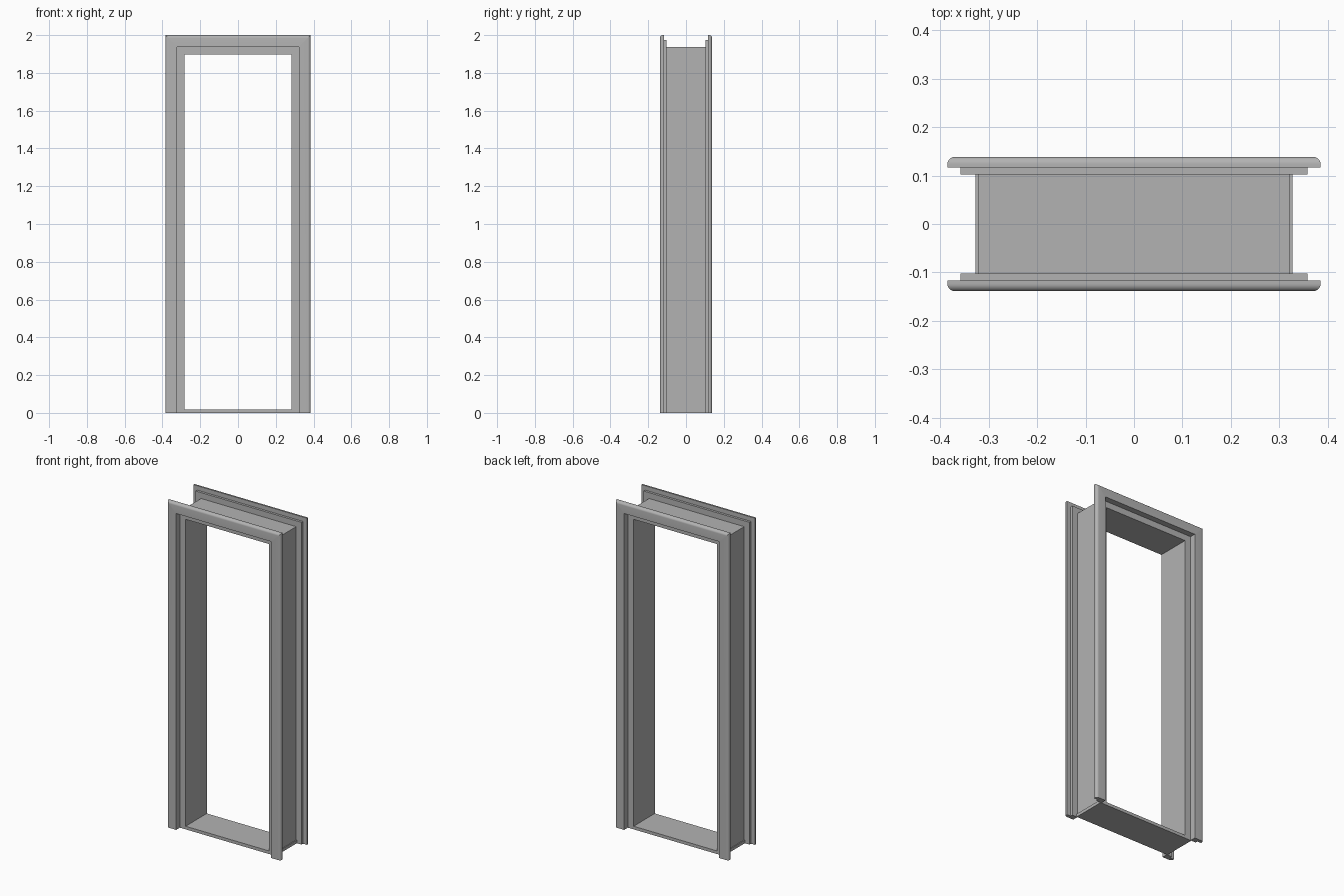
import bpy
import bmesh
from math import sin, cos, pi, radians

cube = bpy.data.objects.get("Cube")
if cube:
    bpy.data.objects.remove(cube)

grey = bpy.data.materials.new("plain grey")
grey.use_nodes = True
GREY = (0.45, 0.45, 0.45, 1)
grey.diffuse_color = GREY
grey.node_tree.nodes["Principled BSDF"].inputs["Base Color"].default_value = GREY

HALF_W, TOP = 0.385, 2.0        # outer edge of the casing
JAMB_OUT, JAMB_IN = 0.322, 0.283
HEAD_TOP, HEAD_LOW = 1.937, 1.898
DEPTH, SILL = 0.1025, 0.019


def finish(name, bm):
    bmesh.ops.recalc_face_normals(bm, faces=bm.faces)
    mesh = bpy.data.meshes.new(name)
    bm.to_mesh(mesh)
    bm.free()
    mesh.materials.append(grey)
    obj = bpy.data.objects.new(name, mesh)
    bpy.context.collection.objects.link(obj)
    return obj


def box(name, x0, x1, y0, y1, z0, z1):
    bm = bmesh.new()
    bmesh.ops.create_cube(bm, size=1)
    for v in bm.verts:
        v.co.x = x1 if v.co.x > 0 else x0
        v.co.y = y1 if v.co.y > 0 else y0
        v.co.z = z1 if v.co.z > 0 else z0
    return finish(name, bm)


def loft(name, start, end):
    """Join two matching outlines into a closed moulding."""
    bm = bmesh.new()
    a = [bm.verts.new(p) for p in start]
    b = [bm.verts.new(p) for p in end]
    bm.faces.new(a)
    bm.faces.new(b)
    for i in range(len(a)):
        j = (i + 1) % len(a)
        bm.faces.new((a[i], a[j], b[j], b[i]))
    obj = finish(name, bm)
    bpy.ops.object.select_all(action="DESELECT")
    obj.select_set(True)
    bpy.context.view_layer.objects.active = obj
    bpy.ops.object.shade_smooth_by_angle(angle=radians(30))


# Casing section: (distance in from the outer edge, depth), rounded outer corner
R, FACE, BACK = 0.015, 0.1385, 0.117
section = [(R - R * cos(t), FACE - R + R * sin(t))
           for t in (pi / 2 * i / 8 for i in range(9))]
section += [(0.063, FACE), (0.063, DEPTH), (0.027, DEPTH), (0.027, BACK), (0, BACK)]

# Mitred casing on both faces
for face, sy in (("front", -1), ("back", 1)):
    for side, sx in (("left", 1), ("right", -1)):
        loft(f"{face}_casing_{side}",
             [(sx * (HALF_W - d), sy * y, 0) for d, y in section],
             [(sx * (HALF_W - d), sy * y, TOP - d) for d, y in section])
    loft(f"{face}_casing_head",
         [(d - HALF_W, sy * y, TOP - d) for d, y in section],
         [(HALF_W - d, sy * y, TOP - d) for d, y in section])

# Lining: jambs, head and a slightly wider sill
box("left_jamb", JAMB_IN, JAMB_OUT, -DEPTH, DEPTH, SILL, HEAD_TOP)
box("right_jamb", -JAMB_OUT, -JAMB_IN, -DEPTH, DEPTH, SILL, HEAD_TOP)
box("head_jamb", -JAMB_IN, JAMB_IN, -DEPTH, DEPTH, HEAD_LOW, HEAD_TOP)
box("sill", -0.327, 0.327, -DEPTH, DEPTH, 0, SILL)
